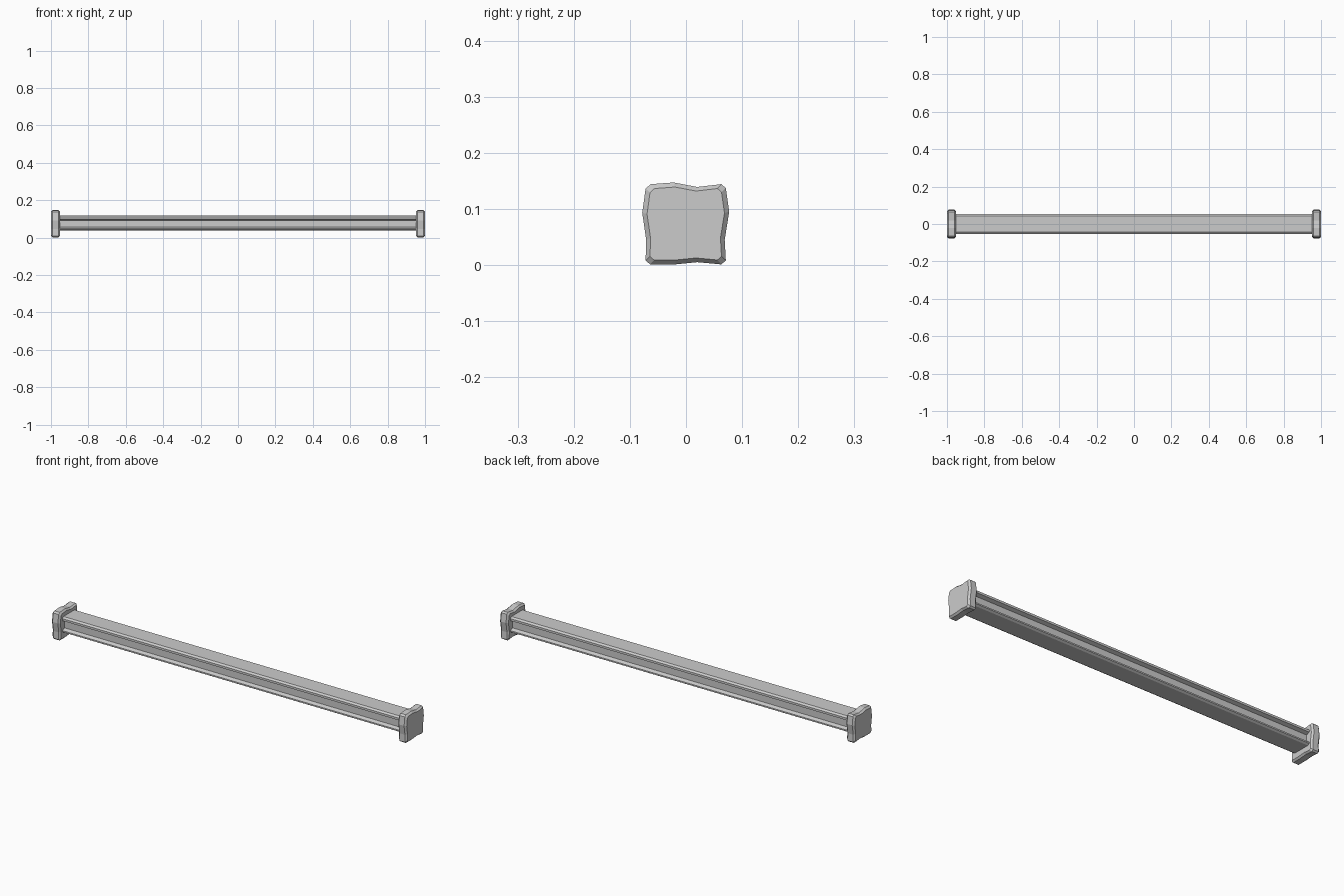
import bpy, bmesh

if "Cube" in bpy.data.objects:
    bpy.data.objects.remove(bpy.data.objects["Cube"])

def loft(name, rings):
    """Closed solid through matching rings of 3D points."""
    bm = bmesh.new()
    loops = [[bm.verts.new(p) for p in r] for r in rings]
    n = len(rings[0])
    for a, b in zip(loops, loops[1:]):
        for i in range(n):
            bm.faces.new((a[i], a[(i + 1) % n], b[(i + 1) % n], b[i]))
    bm.faces.new(loops[0])
    bm.faces.new(loops[-1])
    bmesh.ops.recalc_face_normals(bm, faces=bm.faces)
    me = bpy.data.meshes.new(name)
    bm.to_mesh(me)
    bm.free()
    ob = bpy.data.objects.new(name, me)
    bpy.context.collection.objects.link(ob)
    return ob

# I-shaped beam running between the end plates
half = [(0.044, 0.037), (0.054, 0.043), (0.054, 0.050), (0.036, 0.057),
        (0.036, 0.093), (0.054, 0.100), (0.054, 0.111), (0.044, 0.118)]
profile = half + [(-y, z) for y, z in reversed(half)]
loft("beam", [[(x, y, z) for y, z in profile] for x in (-0.965, 0.965)])

# Wavy hand-cut end plates with chamfered rims
outline = [(-0.064, 0.001), (-0.020, 0.001), (0.020, 0.005), (0.063, 0.001),
           (0.071, 0.008), (0.069, 0.045), (0.077, 0.095), (0.071, 0.137),
           (0.063, 0.144), (0.020, 0.139), (-0.022, 0.147), (-0.063, 0.144),
           (-0.072, 0.136), (-0.078, 0.093), (-0.071, 0.045), (-0.072, 0.008)]

def plate_ring(x, s, bulge=0.0):
    return [(x + bulge * (1 - abs(y) / 0.08), y * s, 0.073 + (z - 0.073) * s)
            for y, z in outline]

for name, d in (("right_plate", 1), ("left_plate", -1)):
    loft(name, [plate_ring(d * x, s) for x, s in
                ((0.953, 0.89), (0.961, 1.0), (0.991, 1.0), (1.0, 0.89))])
